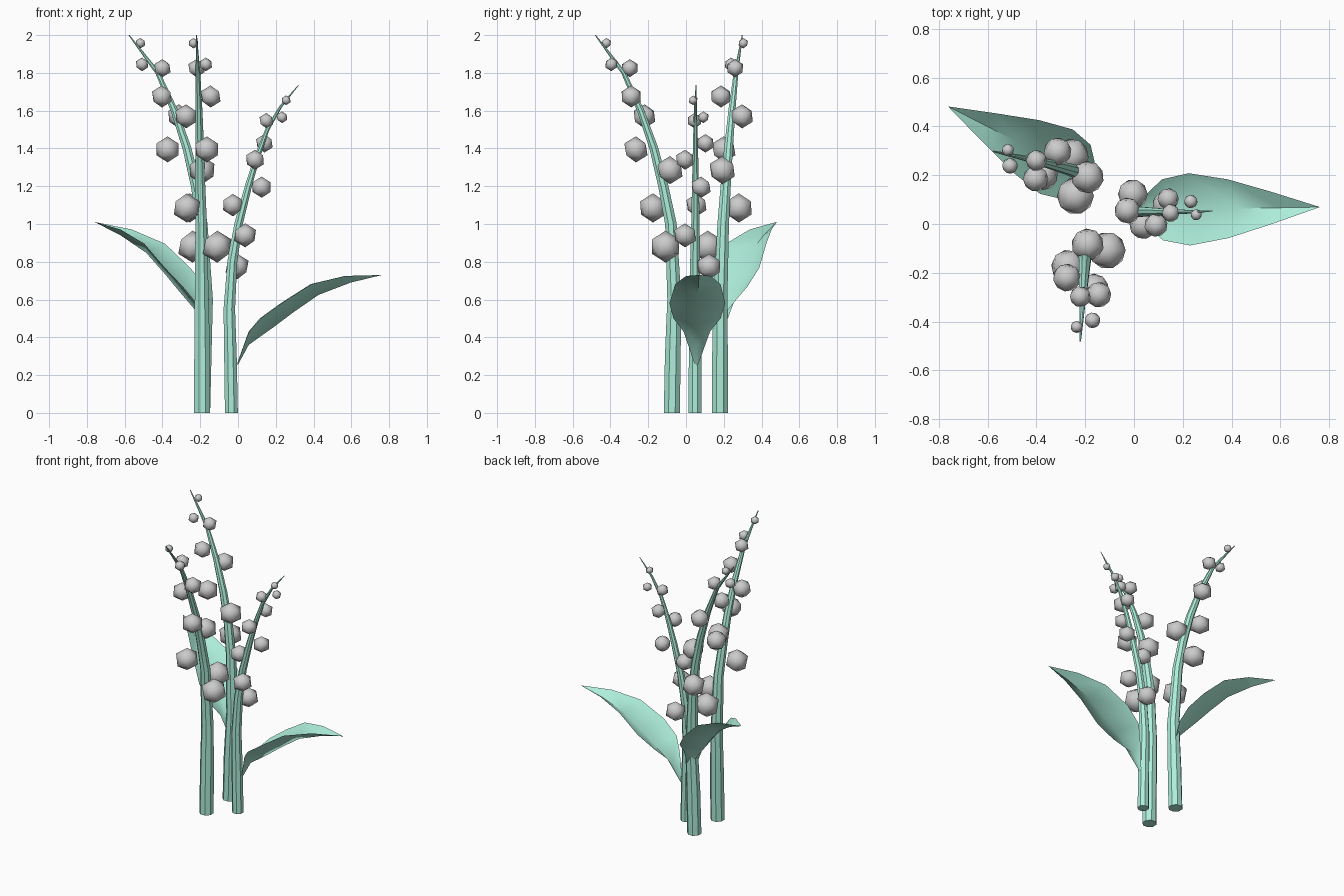
import bpy, bmesh, math
from mathutils import Vector, Matrix

if "Cube" in bpy.data.objects:
    bpy.data.objects.remove(bpy.data.objects["Cube"])

mint = bpy.data.materials.new("mint_green")
mint.diffuse_color = (0.42, 0.85, 0.70, 1)
mint.use_nodes = True
mint.node_tree.nodes["Principled BSDF"].inputs["Base Color"].default_value = mint.diffuse_color


def finish(bm, name, mat=None, angle=40):
    me = bpy.data.meshes.new(name)
    bm.to_mesh(me)
    bm.free()
    ob = bpy.data.objects.new(name, me)
    bpy.context.collection.objects.link(ob)
    if mat:
        me.materials.append(mat)
    bpy.ops.object.select_all(action='DESELECT')
    ob.select_set(True)
    bpy.context.view_layer.objects.active = ob
    bpy.ops.object.shade_smooth_by_angle(angle=math.radians(angle))
    return ob


def stem(name, path, sides=8):
    """Tapered tube through (x, y, z, radius) points."""
    bm = bmesh.new()
    pts = [Vector(p[:3]) for p in path]
    rings = []
    for i, p in enumerate(pts):
        if i == 0:
            t = Vector((0, 0, 1))
        else:
            t = (pts[min(i + 1, len(pts) - 1)] - pts[i - 1]).normalized()
        q = Vector((0, 0, 1)).rotation_difference(t)
        ring = []
        for k in range(sides):
            a = math.tau * (k + 0.5) / sides
            off = Vector((math.cos(a), math.sin(a), 0)) * path[i][3]
            ring.append(bm.verts.new(p + q @ off))
        rings.append(ring)
    for a, b in zip(rings, rings[1:]):
        for k in range(sides):
            n = (k + 1) % sides
            bm.faces.new((a[k], a[n], b[n], b[k]))
    bm.faces.new(rings[0][::-1])
    bm.faces.new(rings[-1])
    return finish(bm, name, mint)


def buds(name, spots):
    """Low-poly round buds from (x, y, z, radius)."""
    bm = bmesh.new()
    for i, (x, y, z, r) in enumerate(spots):
        m = Matrix.Translation((x, y, z)) @ Matrix.Rotation(i * 2.4, 4, 'Z')
        bmesh.ops.create_icosphere(bm, subdivisions=1, radius=r * 1.06, matrix=m)
    return finish(bm, name, None, 60)


# Leaf stations: midrib (out, up), edge (out, up), half width
LEAF = [((0.00, 0.00), (0.00, 0.015), 0.012),
        ((0.06, 0.11), (0.06, 0.18), 0.07),
        ((0.20, 0.21), (0.12, 0.25), 0.125),
        ((0.30, 0.285), (0.23, 0.33), 0.148),
        ((0.43, 0.375), (0.39, 0.432), 0.12),
        ((0.60, 0.44), (0.57, 0.475), 0.065)]
TIP = (0.765, 0.48)


def leaf(name, base, heading, pitch):
    """Folded blade, two strips meeting at the midrib."""
    bm = bmesh.new()
    rows = []
    for mid, edge, w in LEAF:
        rows.append([bm.verts.new((edge[0], w, edge[1])),
                     bm.verts.new((mid[0], 0, mid[1])),
                     bm.verts.new((edge[0], -w, edge[1]))])
    tip = bm.verts.new((TIP[0], 0, TIP[1]))
    for a, b in zip(rows, rows[1:]):
        for k in range(2):
            bm.faces.new((a[k], a[k + 1], b[k + 1], b[k]))
    for k in range(2):
        bm.faces.new((rows[-1][k], rows[-1][k + 1], tip))
    m = (Matrix.Translation(base) @ Matrix.Rotation(math.radians(heading), 4, 'Z')
         @ Matrix.Rotation(math.radians(-pitch), 4, 'Y'))
    bm.transform(m)
    return finish(bm, name, mint, 60)


# Stems
stem("front_stem", [(-.19, -.075, 0, .046), (-.19, -.07, .3, .045), (-.192, -.062, .6, .04),
                    (-.195, -.08, 1.0, .033), (-.2, -.12, 1.2, .029), (-.203, -.17, 1.4, .025),
                    (-.207, -.24, 1.6, .02), (-.212, -.33, 1.8, .013), (-.22, -.48, 2.0, .003)])
stem("right_stem", [(-.035, .048, 0, .037), (-.04, .048, .3, .036), (-.046, .048, .55, .033),
                    (-.03, .048, .8, .028), (.003, .05, 1.0, .024), (.055, .05, 1.2, .02),
                    (.1, .05, 1.35, .016), (.155, .05, 1.5, .012), (.225, .05, 1.62, .008),
                    (.32, .053, 1.735, .002)])
stem("back_stem", [(-.19, .18, 0, .046), (-.182, .18, .3, .045), (-.17, .182, .6, .04),
                   (-.192, .197, 1.0, .033), (-.222, .21, 1.2, .029), (-.27, .225, 1.4, .025),
                   (-.337, .243, 1.6, .02), (-.425, .265, 1.8, .013), (-.577, .298, 2.0, .003)])

# Buds, bottom to top; the front and back stems share heights and sizes
levels = [(.88, .08), (1.085, .073), (1.285, .07), (1.395, .065), (1.57, .06),
          (1.675, .055), (1.825, .045), (1.845, .034), (1.957, .026)]
front_xy = [(-.11, -.108), (-.27, -.175), (-.19, -.085), (-.165, -.265), (-.275, -.22),
            (-.145, -.29), (-.22, -.298), (-.17, -.395), (-.235, -.422)]
back_xy = [(-.24, .115), (-.255, .28), (-.19, .192), (-.373, .2), (-.313, .297),
           (-.403, .185), (-.4, .26), (-.508, .238), (-.517, .303)]
for name, xy in (("front_buds", front_xy), ("back_buds", back_xy)):
    buds(name, [(x, y, z, r) for (x, y), (z, r) in zip(xy, levels)])
buds("right_buds", [(-.005, .122, .775, .064), (.038, -.005, .94, .06), (-.027, .055, 1.1, .056),
                    (.125, .08, 1.195, .053), (.09, -.005, 1.34, .05), (.14, .103, 1.427, .046),
                    (.15, .045, 1.547, .038), (.233, .092, 1.565, .029), (.255, .038, 1.655, .024)])

# Leaves
leaf("right_leaf", (-.003, .056, .25), 1, 0)
leaf("back_leaf", (-.17, .18, .40), 153, 10.5)
